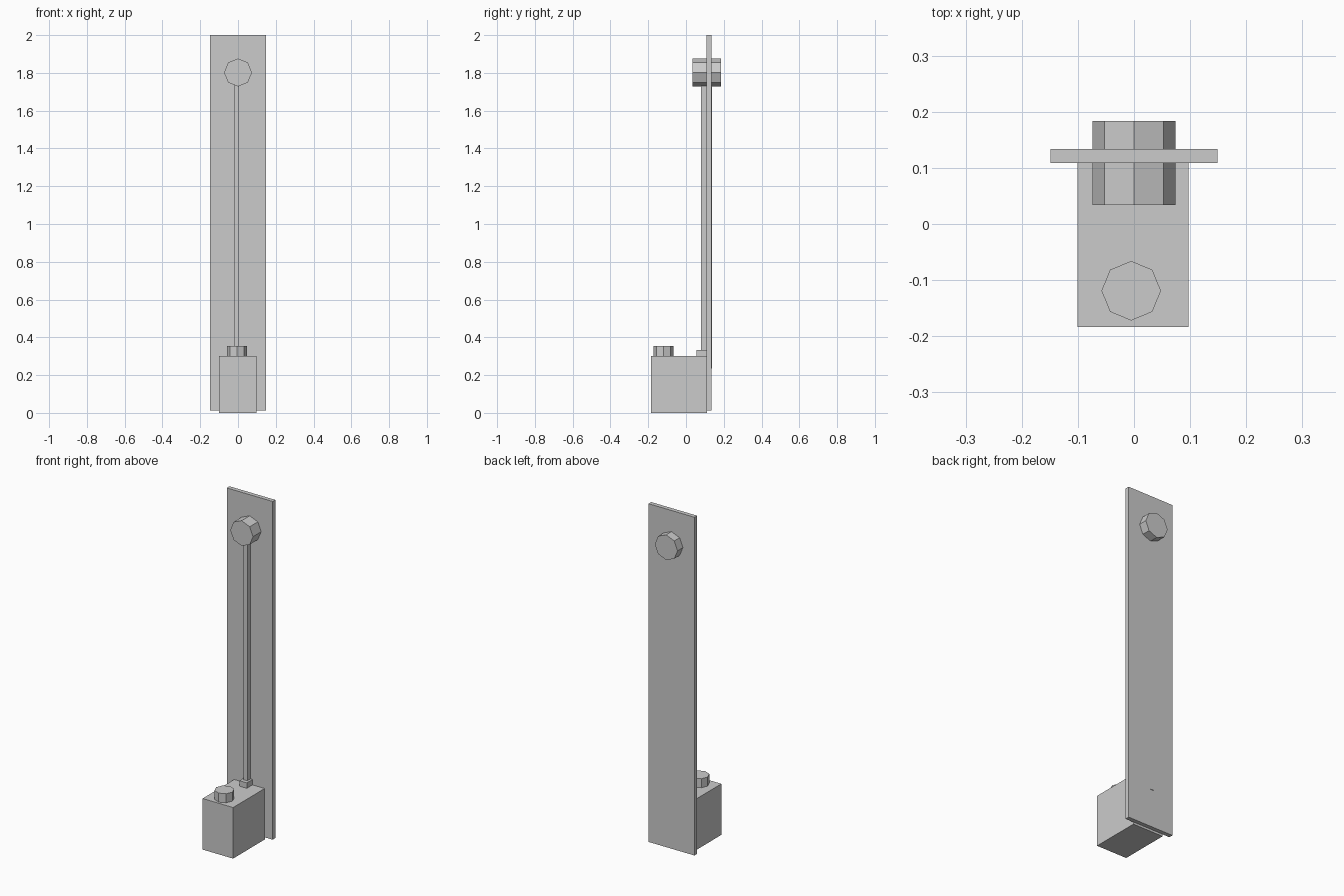
import bpy
from math import pi

if "Cube" in bpy.data.objects:
    bpy.data.objects.remove(bpy.data.objects["Cube"])


def box(name, x, y, z):
    """Box from (min, max) ranges on each axis."""
    bpy.ops.mesh.primitive_cube_add(
        size=1, location=[(a + b) / 2 for a, b in (x, y, z)])
    ob = bpy.context.object
    ob.name = name
    ob.scale = [b - a for a, b in (x, y, z)]
    bpy.ops.object.transform_apply(location=False, rotation=False, scale=True)
    return ob


def octagon(name, radius, depth, location, rotation=(0, 0, 0)):
    """Eight-sided flat-shaded drum."""
    bpy.ops.mesh.primitive_cylinder_add(
        vertices=8, radius=radius, depth=depth,
        location=location, rotation=rotation)
    bpy.context.object.name = name


# Upright board
box("back_board", (-0.149, 0.149), (0.109, 0.134), (0.013, 2.0))

# Tank in front of the board, with its filler cap
box("tank", (-0.101, 0.097), (-0.184, 0.111), (0, 0.30))
octagon("tank_cap", 0.053, 0.073, (-0.005, -0.119, 0.3165))

# Pipe fitting on the tank and the long pipe, just piercing the board
box("pipe_fitting", (-0.031, 0.018), (0.056, 0.112), (0.28, 0.332))
box("pipe", (-0.02, 0.005), (0.079, 0.137), (0.235, 1.78))

# Round head passing through the board
octagon("head", 0.074, 0.15, (0, 0.109, 1.802), (pi / 2, 0, 0))
